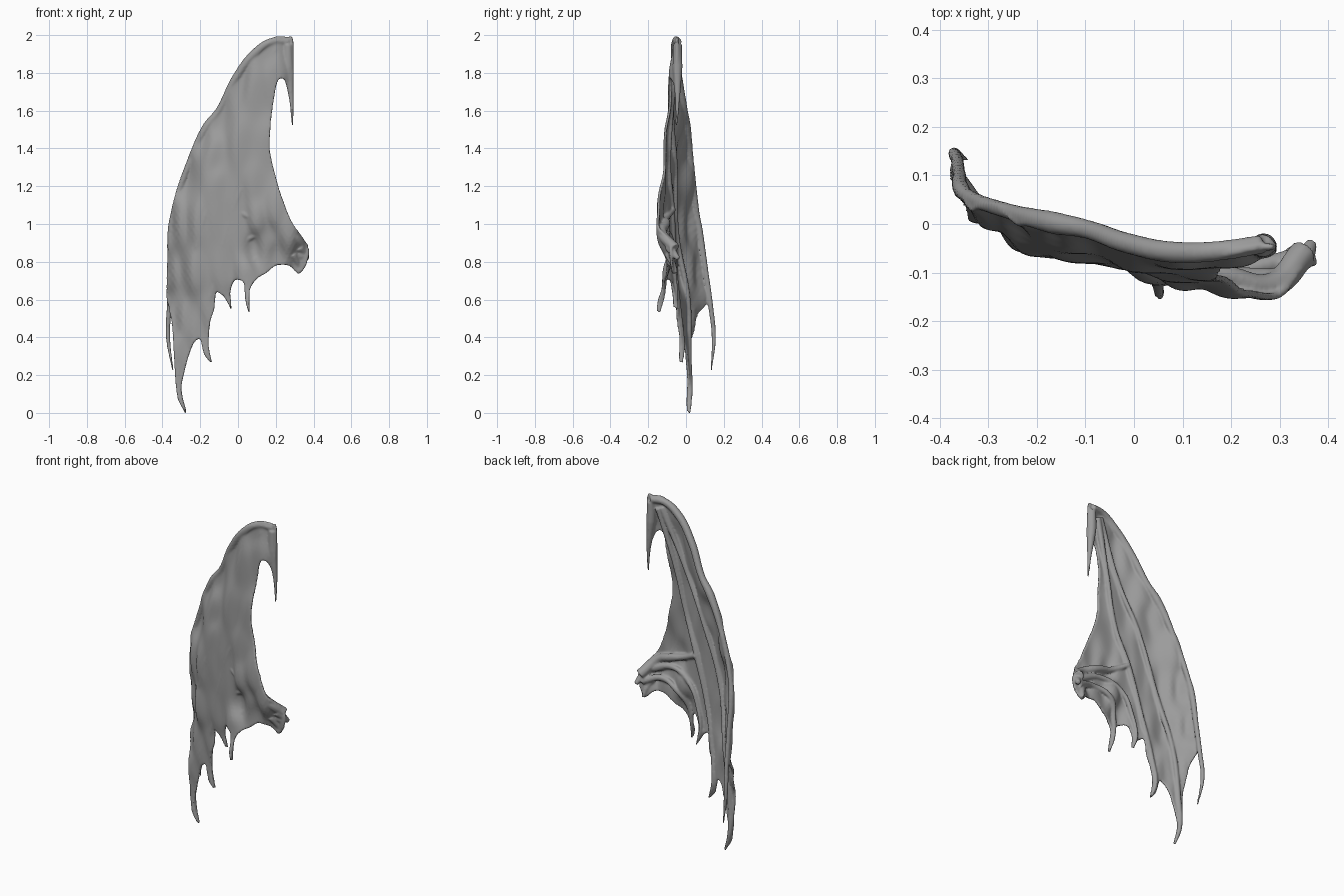
import bpy
from mathutils import Vector
from mathutils.geometry import delaunay_2d_cdt

# Wing outline in the front view (x, z): leading edge, finger tips, then inner edge and claw
LEADING = [(.294, 1.96), (.284, 1.994), (.262, 1.99), (.2, 1.993), (.1, 1.935), (0, 1.82), (-.08, 1.67),
           (-.12, 1.59), (-.165, 1.54), (-.2, 1.5), (-.26, 1.36), (-.32, 1.2), (-.36, 1.02), (-.372, .8), (-.378, .62)]
TRAILING = [(-.364, .56), (-.346, .44), (-.334, .2), (-.318, .07), (-.275, .004),
            (-.302, .12), (-.27, .27), (-.235, .37), (-.2, .39), (-.18, .31), (-.14, .265),
            (-.156, .36), (-.148, .48), (-.125, .55), (-.115, .64), (-.08, .62), (-.065, .6), (-.035, .555),
            (-.04, .64), (-.02, .7), (.02, .7), (.04, .66), (.042, .58), (.06, .53), (.062, .65)]
INNER = [(.1, .71), (.15, .74), (.2, .78), (.27, .78), (.32, .735), (.36, .78), (.378, .86), (.34, .93),
         (.28, 1.02), (.22, 1.18), (.17, 1.38), (.175, 1.55), (.2, 1.72), (.22, 1.77), (.248, 1.76),
         (.27, 1.68), (.286, 1.53), (.293, 1.62), (.294, 1.8)]

# Depth samples of the curved membrane (x, z, y)
DEPTH = [(.28, 1.97, -.047), (.15, 1.96, -.06), (0, 1.8, -.046), (-.12, 1.59, -.015), (-.2, 1.5, .005),
         (-.3, 1.25, .04), (-.36, 1.0, .072), (-.375, .75, .105), (-.38, .6, .125), (.285, 1.65, -.045),
         (.2, 1.75, -.085), (.1, 1.7, -.088), (.17, 1.4, -.112), (.03, 1.4, -.095),
         (-.12, 1.35, -.055), (-.3, 1.0, -.01), (-.2, 1.0, -.062), (-.1, 1.05, -.075), (0, 1.1, -.088),
         (.1, 1.02, -.135), (.2, 1.05, -.15), (.27, .97, -.152), (.37, .86, -.08), (.32, .74, -.068),
         (.2, .82, -.09), (.08, .88, -.065), (.05, .72, -.12), (.06, .54, -.152), (-.035, .57, -.06),
         (-.07, .75, -.075), (-.14, .55, -.045), (-.14, .27, -.03), (-.22, .45, -.02), (-.28, .5, -.005),
         (-.34, .5, .045), (-.33, .2, .015), (-.28, .02, .01), (-.33, .75, .035), (-.22, .75, -.055),
         (-.3, .34, .005), (-.1, 1.2, -.075), (.1, 1.2, -.115), (.02, .98, -.09), (.17, .94, -.11)]


def depth(x, z):
    total = weight = 0
    for px, pz, py in DEPTH:
        w = 1 / ((x - px) ** 2 + (.45 * (z - pz)) ** 2 + .001) ** 2
        total += w * py
        weight += w
    return total / weight


def smooth_loop(pts, steps=3):
    out, n = [], len(pts)
    for i in range(n):
        a, b, c, d = (Vector(pts[(i + k) % n]) for k in (-1, 0, 1, 2))
        for s in range(steps):
            t = s / steps
            h = .35 * (1 - t) * t
            out.append(b.lerp(c, t) + h * ((1 - t) * (c - a - (c - b) * 2) - t * (d - b - (c - b) * 2)))
    return out


def inside(p, loop):
    hit = False
    for a, b in zip(loop, loop[1:] + loop[:1]):
        if (a.y > p.y) != (b.y > p.y) and p.x < a.x + (b.x - a.x) * (p.y - a.y) / (b.y - a.y):
            hit = not hit
    return hit


parts = []


def apply(ob):
    bpy.ops.object.select_all(action='DESELECT')
    ob.select_set(True)
    bpy.context.view_layer.objects.active = ob
    bpy.ops.object.convert(target='MESH')


def bone(name, pts, radii, off=.012):
    """Tapered tube lying on the membrane; a point may carry its own y."""
    cu = bpy.data.curves.new(name, 'CURVE')
    cu.dimensions = '3D'
    cu.bevel_depth, cu.bevel_resolution, cu.resolution_u = 1, 3, 8
    cu.use_fill_caps = True
    sp = cu.splines.new('BEZIER')
    sp.bezier_points.add(len(pts) - 1)
    for bp, p, r in zip(sp.bezier_points, pts, radii):
        y = p[2] if len(p) == 3 else depth(p[0], p[1]) + off
        bp.co = (p[0], y, p[1])
        bp.radius = r
        bp.handle_left_type = bp.handle_right_type = 'AUTO'
    ob = bpy.data.objects.new(name, cu)
    bpy.context.collection.objects.link(ob)
    apply(ob)
    parts.append(bpy.context.view_layer.objects.active)


# Membrane: outline filled with a fine triangle grid and bent to depth
loop = smooth_loop(LEADING + TRAILING + INNER)
n = len(loop)
grid = [Vector((-.38 + .02 * i + .01 * (j % 2), .02 + .02 * j)) for i in range(39) for j in range(99)]
grid = [p for p in grid if inside(p, loop) and min((p - q).length for q in loop) > .009]
res = delaunay_2d_cdt(loop + grid, [(i, (i + 1) % n) for i in range(n)], [], 1, 1e-5)
me = bpy.data.meshes.new("dragon_wing")
me.from_pydata([(p.x, depth(p.x, p.y), p.y) for p in res[0]], [], res[2])
wing = bpy.data.objects.new("dragon_wing", me)
bpy.context.collection.objects.link(wing)
sol = wing.modifiers.new("thickness", 'SOLIDIFY')
sol.thickness, sol.offset = .014, 0
apply(wing)

# Leading edge bone with its knuckles, ending in the free first finger
bone("leading_bone",
     [(.265, 1.965), (.18, 1.965), (.09, 1.905), (-.01, 1.775), (-.1, 1.6), (-.165, 1.515), (-.25, 1.34),
      (-.343, 1.05), (-.355, .97), (-.36, .75, .105), (-.364, .57, .13), (-.37, .4, .147), (-.345, .225, .133)],
     [.02, .021, .023, .022, .02, .024, .017, .015, .018, .014, .014, .012, .005], .006)
# Long fingers running down the back
bone("second_finger",
     [(.2, 1.93), (.06, 1.6), (-.08, 1.3), (-.2, .95), (-.27, .6), (-.307, .3), (-.311, .12), (-.277, .0)],
     [.018, .014, .013, .016, .014, .015, .014, .007], .009)
bone("third_finger",
     [(.22, 1.92), (.13, 1.6), (.06, 1.3), (-.02, 1.08), (-.1, .8), (-.16, .5), (-.17, .36), (-.14, .265)],
     [.018, .014, .013, .019, .014, .012, .011, .005], .011)
# Arm and the short fingers fanning from the shoulder
bone("arm_bone", [(.35, .87), (.28, .95), (.18, 1.0), (.08, 1.03), (-.02, 1.08)],
     [.03, .027, .022, .018, .014], .022)
bone("fourth_finger", [(.3, .9), (.15, .95), (.03, .9), (-.04, .76), (-.06, .64), (-.036, .55)],
     [.022, .016, .014, .013, .01, .005], .014)
bone("fifth_finger", [(.34, .83), (.22, .87), (.11, .83), (.055, .73), (.046, .62), (.06, .53)],
     [.022, .017, .015, .014, .011, .005], .01)
# Torn stubs at the shoulder joint
bone("shoulder_stub", [(.325, .88, -.09), (.352, .845, -.065), (.366, .815, -.04)], [.026, .02, .013])
bone("shoulder_spur", [(.29, .84, -.095), (.315, .79, -.07), (.325, .74, -.05)], [.02, .016, .008])
# Thumb claw at the wrist
bone("wrist_claw", [(.265, 1.95, -.045), (.267, 1.83, -.045), (.275, 1.74, -.045), (.284, 1.64, -.045),
                    (.288, 1.52, -.05)], [.024, .027, .02, .011, .005])

# Fuse membrane and bones into one smooth sculpted skin
bpy.ops.object.select_all(action='DESELECT')
for ob in parts + [wing]:
    ob.select_set(True)
bpy.context.view_layer.objects.active = wing
bpy.ops.object.join()
rem = wing.modifiers.new("fuse", 'REMESH')
rem.mode, rem.voxel_size, rem.use_smooth_shade = 'VOXEL', .0055, True
sm = wing.modifiers.new("soften", 'SMOOTH')
sm.factor, sm.iterations = .5, 6
apply(wing)

# Dark grey hide
mat = bpy.data.materials.new("hide")
mat.diffuse_color = (.33, .33, .33, 1)
wing.data.materials.clear()
wing.data.materials.append(mat)
